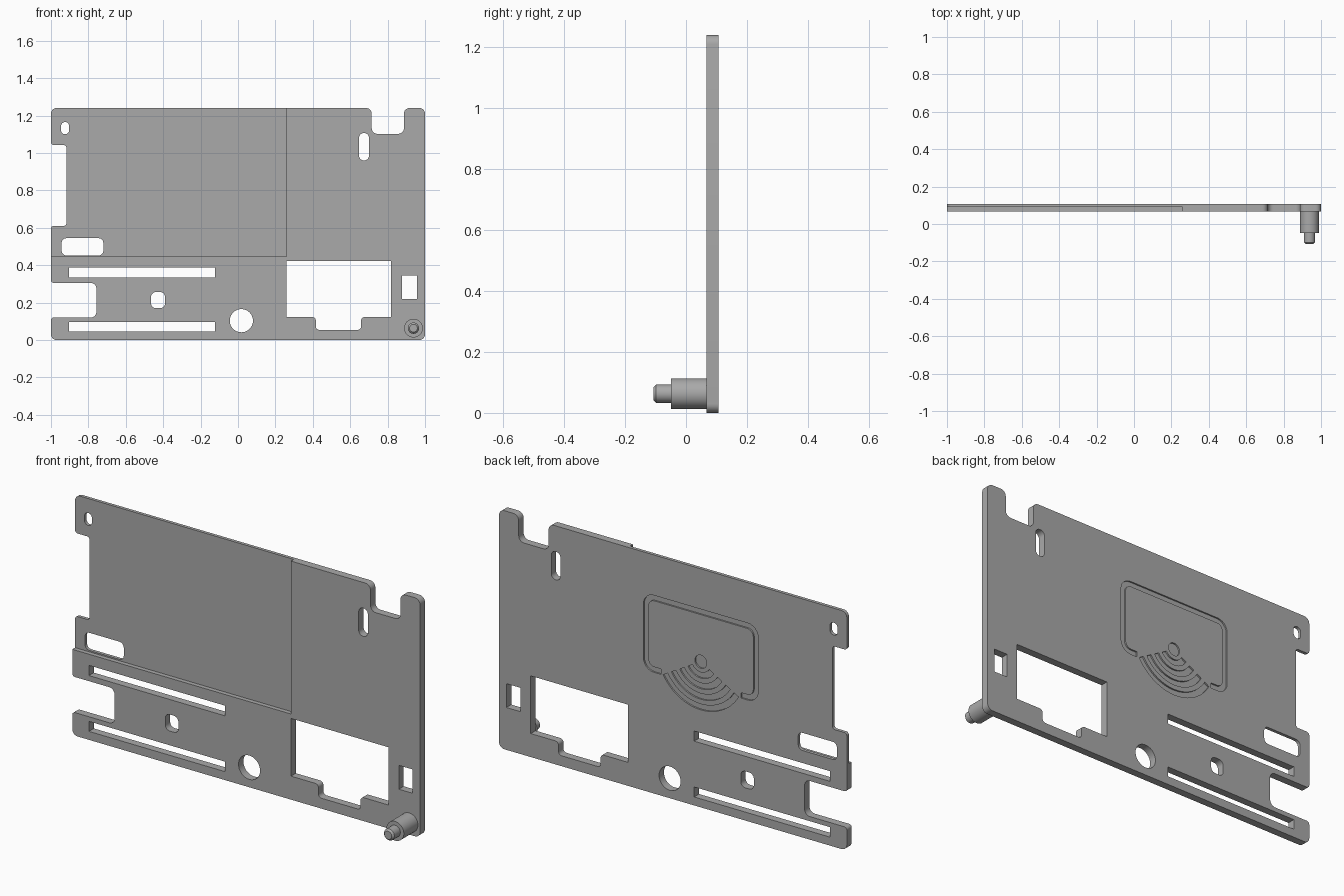
import bpy, bmesh
from math import sin, cos, pi, radians
from mathutils import Vector

if "Cube" in bpy.data.objects:
    bpy.data.objects.remove(bpy.data.objects["Cube"])

FRONT, BACK = 0.067, 0.107

grey = bpy.data.materials.new("grey_plastic")
grey.use_nodes = True
grey.diffuse_color = (0.4, 0.4, 0.4, 1)
grey.node_tree.nodes["Principled BSDF"].inputs["Base Color"].default_value = (0.4, 0.4, 0.4, 1)


def rounded(corners, radius, steps=6):
    """Round the right-angled corners (x, z[, own radius]) of an outline."""
    out = []
    for i, c in enumerate(corners):
        p = Vector(c[:2])
        r = c[2] if len(c) > 2 else radius
        if r == 0:
            out.append(p)
            continue
        d1 = (Vector(corners[i - 1][:2]) - p).normalized()
        d2 = (Vector(corners[(i + 1) % len(corners)][:2]) - p).normalized()
        mid = p + r * (d1 + d2)
        for k in range(steps + 1):
            a = pi / 2 * k / steps
            out.append(mid - r * (cos(a) * d2 + sin(a) * d1))
    return out


def box(x0, x1, z0, z1, r=0.0):
    return rounded([(x0, z0), (x1, z0), (x1, z1), (x0, z1)], r)


def disc(x, z, r, n=40):
    return [(x + r * cos(2 * pi * k / n), z + r * sin(2 * pi * k / n)) for k in range(n)]


def arc_band(x, z, r0, r1, half, n=24):
    """Curved band hanging below a centre point."""
    angles = [-pi / 2 - half + 2 * half * k / n for k in range(n + 1)]
    return ([(x + r1 * cos(a), z + r1 * sin(a)) for a in angles]
            + [(x + r0 * cos(a), z + r0 * sin(a)) for a in reversed(angles)])


def prisms(name, outlines, y0, y1):
    """One object made of flat outlines extruded along y."""
    bm = bmesh.new()
    for pts in outlines:
        face = bm.faces.new([bm.verts.new((p[0], y0, p[1])) for p in pts])
        new = bmesh.ops.extrude_face_region(bm, geom=[face])["geom"]
        bmesh.ops.translate(bm, vec=(0, y1 - y0, 0),
                            verts=[v for v in new if isinstance(v, bmesh.types.BMVert)])
    bmesh.ops.recalc_face_normals(bm, faces=bm.faces)
    return finish(name, bm)


def finish(name, bm):
    mesh = bpy.data.meshes.new(name)
    bm.to_mesh(mesh)
    bm.free()
    mesh.materials.append(grey)
    obj = bpy.data.objects.new(name, mesh)
    bpy.context.collection.objects.link(obj)
    return obj


def smooth(obj):
    bpy.ops.object.select_all(action="DESELECT")
    obj.select_set(True)
    bpy.context.view_layer.objects.active = obj
    bpy.ops.object.shade_smooth_by_angle(angle=radians(30))


def cut(obj, cutter):
    cutter.hide_render = True
    bpy.context.view_layer.objects.active = obj
    mod = obj.modifiers.new("cut", "BOOLEAN")
    mod.operation, mod.solver, mod.object = "DIFFERENCE", "EXACT", cutter
    bpy.ops.object.modifier_apply(modifier=mod.name)
    bpy.data.objects.remove(cutter)


# Plate with its edge notches
plate = prisms("plate", [rounded([
    (-1, 0), (1, 0), (1, 1.24), (0.887, 1.24), (0.887, 1.102), (0.715, 1.102),
    (0.715, 1.24), (-1, 1.24), (-1, 1.042, 0.015), (-0.917, 1.042, 0.015),
    (-0.917, 0.61, 0.015), (-1, 0.61, 0.015), (-1, 0.305, 0.015), (-0.757, 0.305),
    (-0.757, 0.12), (-1, 0.12, 0.015)], 0.03)], FRONT, BACK)

# Shallow pocket on the front
cut(plate, prisms("pocket_cutter", [box(-1.1, 0.258, 0.445, 1.3)], 0, 0.09))

# Through holes
cut(plate, prisms("hole_cutter", [
    box(-0.946, -0.903, 1.1, 1.165, 0.021),
    box(0.647, 0.7, 0.96, 1.106, 0.025),
    box(-0.943, -0.72, 0.452, 0.544, 0.025),
    box(-0.904, -0.122, 0.334, 0.387),
    box(-0.904, -0.122, 0.044, 0.096),
    box(-0.465, -0.39, 0.17, 0.256, 0.026),
    box(0.878, 0.958, 0.22, 0.344),
    disc(0.018, 0.103, 0.062),
    rounded([(0.258, 0.122, 0), (0.416, 0.122), (0.416, 0.054), (0.658, 0.054),
             (0.658, 0.122), (0.818, 0.122, 0), (0.818, 0.422, 0), (0.258, 0.422, 0)], 0.018),
], -0.1, 0.3))

# Engraved emblem on the back: open frame, dot and curved bands
cx, cz = -0.16, 0.757
frame = rounded([
    (0.07, 0.63, 0), (0.17, 0.63), (0.17, 1.03), (-0.49, 1.03), (-0.49, 0.63),
    (-0.39, 0.63, 0), (-0.39, 0.658, 0), (-0.462, 0.658, 0.035), (-0.462, 1.002, 0.035),
    (0.142, 1.002, 0.035), (0.142, 0.658, 0.035), (0.07, 0.658, 0)], 0.06)
bands = [arc_band(cx, cz, r - 0.03, r, radians(60)) for r in (0.085, 0.14, 0.195, 0.25)]
cut(plate, prisms("emblem_cutter", [frame, disc(cx, cz, 0.034)] + bands, 0.099, 0.2))
smooth(plate)

# Stepped locating pin, turned around y
bm = bmesh.new()
axis = Vector((0.938, 0, 0.063))
profile = [(0, 0.075), (0.05, 0.075), (0.05, -0.049), (0.03, -0.049),
           (0.03, -0.098), (0.021, -0.107), (0, -0.107)]
verts = [bm.verts.new(axis + Vector((r, y, 0))) for r, y in profile]
edges = [bm.edges.new(pair) for pair in zip(verts, verts[1:])]
bmesh.ops.spin(bm, geom=verts + edges, cent=axis, axis=(0, 1, 0), angle=2 * pi, steps=40)
bmesh.ops.remove_doubles(bm, verts=bm.verts, dist=0.0005)
bmesh.ops.recalc_face_normals(bm, faces=bm.faces)
smooth(finish("locating_pin", bm))
